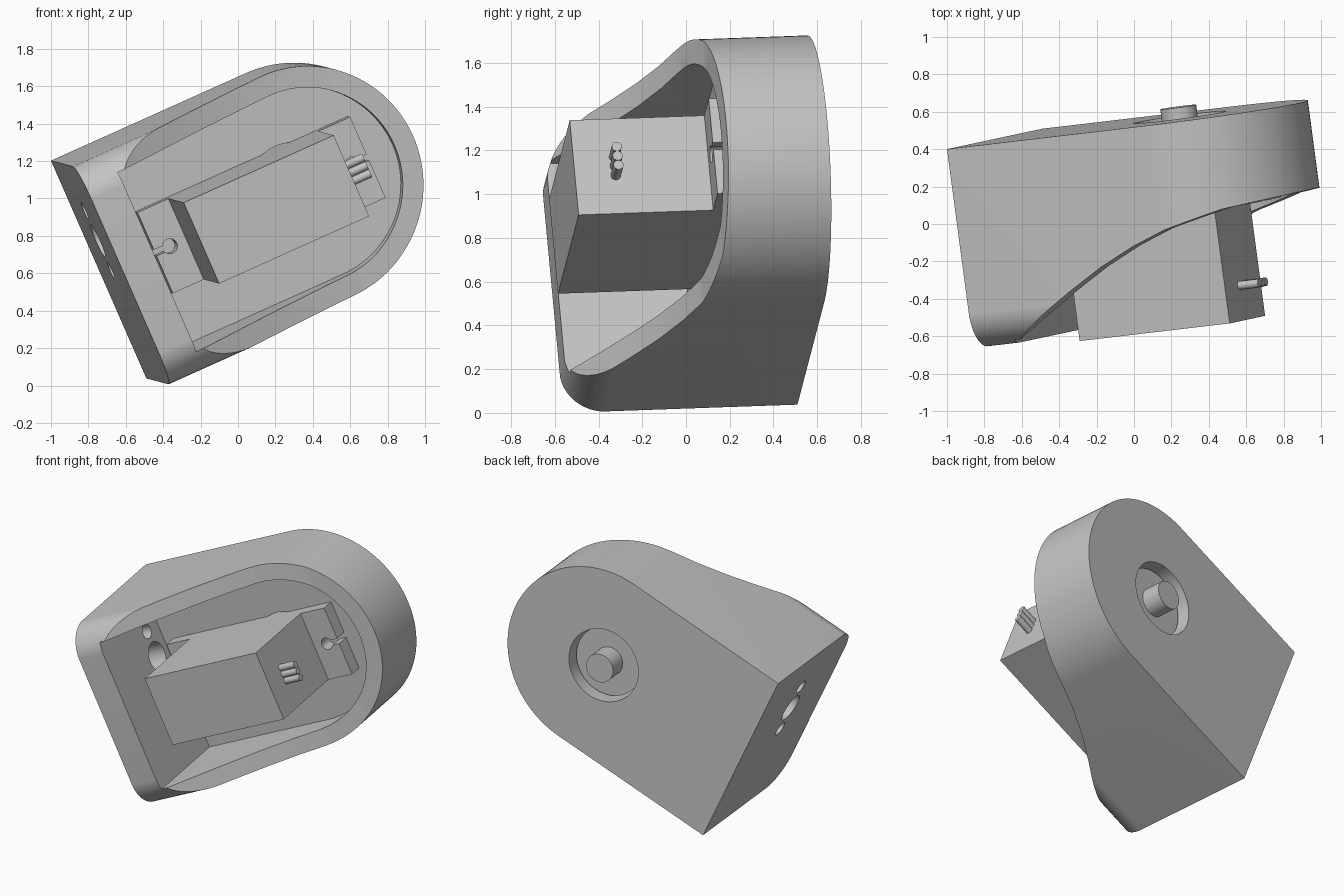
import bpy, bmesh
from math import sin, cos, pi, radians
from mathutils import Matrix, Vector

cube = bpy.data.objects.get("Cube")
if cube:
    bpy.data.objects.remove(cube, do_unlink=True)

# One grey plastic for everything
grey = bpy.data.materials.new("grey plastic")
grey.use_nodes = True
COLOUR = (0.55, 0.55, 0.55, 1)
grey.diffuse_color = COLOUR
grey.node_tree.nodes["Principled BSDF"].inputs["Base Color"].default_value = COLOUR

# Tilted frame: U runs along the housing, V across it, W out of its open side
W = Vector((0.132, -0.991, -0.035)).normalized()
V = Vector((-0.40, -0.086, 0.913))
V = (V - W * V.dot(W)).normalized()
U = V.cross(W)
FRAME = Matrix.Translation((-0.745, 0.455, 0.62)) @ Matrix((U, V, W)).transposed().to_4x4()

PLACE = {"u": lambda a, b, c: (c, a, b),
         "v": lambda a, b, c: (a, c, b),
         "w": lambda a, b, c: (a, b, c)}


def prism(name, points, axis, lo, hi):
    """Extrude a 2D outline along one axis of the tilted frame."""
    bm = bmesh.new()
    rings = [[bm.verts.new(PLACE[axis](a, b, c)) for a, b in points] for c in (lo, hi)]
    bm.faces.new(rings[0])
    bm.faces.new(rings[1])
    n = len(points)
    for i in range(n):
        j = (i + 1) % n
        bm.faces.new((rings[0][i], rings[0][j], rings[1][j], rings[1][i]))
    bmesh.ops.recalc_face_normals(bm, faces=bm.faces)
    mesh = bpy.data.meshes.new(name)
    bm.to_mesh(mesh)
    bm.free()
    mesh.materials.append(grey)
    ob = bpy.data.objects.new(name, mesh)
    bpy.context.collection.objects.link(ob)
    ob.matrix_world = FRAME
    return ob


def arc(cx, cy, r, start, end, steps):
    angles = [radians(start + (end - start) * i / steps) for i in range(steps + 1)]
    return [(cx + r * cos(t), cy + r * sin(t)) for t in angles]


def circle(cx, cy, r, steps=40):
    return arc(cx, cy, r, 0, 360, steps)[:-1]


def rect(a0, a1, b0, b1):
    return [(a0, b0), (a1, b0), (a1, b1), (a0, b1)]


def d_shape(start, centre, r):
    return [(start, r), (start, -r)] + arc(centre, 0, r, -90, 90, 56)


def activate(ob):
    bpy.ops.object.select_all(action="DESELECT")
    ob.select_set(True)
    bpy.context.view_layer.objects.active = ob


def combine(ob, cutter, operation="DIFFERENCE"):
    cutter.hide_render = True
    mod = ob.modifiers.new("cut", "BOOLEAN")
    mod.operation = operation
    mod.solver = "EXACT"
    mod.object = cutter
    bpy.context.view_layer.update()
    activate(ob)
    bpy.ops.object.modifier_apply(modifier=mod.name)
    bpy.data.objects.remove(cutter, do_unlink=True)


# Main sizes
HALF, INNER = 0.638, 0.525
ARC_U = 1.149
DEPTH, FLOOR = 1.08, 0.40
SHAFT_U = 1.09
BODY_U0, BODY_U1, BODY_HALF = 0.443, 1.327, 0.237

# Housing: rounded outline, swept-down front, rounded long edges at the base
housing = prism("housing", d_shape(0, ARC_U, HALF), "w", 0, DEPTH + 0.1)
sweep = [(-0.1, -0.1), (-0.1, DEPTH), (0.2, DEPTH), (0.4, 0.955), (0.6, 0.835),
         (0.8, 0.725), (1.0, 0.635), (1.2, 0.565), (1.5, 0.495), (1.9, 0.455), (1.9, -0.1)]
combine(housing, prism("sweep_cutter", sweep, "v", -1, 1), "INTERSECT")
FILLET = 0.2
edge_v, edge_w = HALF + 0.001 - FILLET, DEPTH + 0.001 - FILLET
section = ([(-edge_v - FILLET, -0.1), (edge_v + FILLET, -0.1)]
           + arc(edge_v, edge_w, FILLET, 0, 90, 12)
           + arc(-edge_v, edge_w, FILLET, 90, 180, 12))
combine(housing, prism("section_cutter", section, "u", -0.2, 2), "INTERSECT")

# Cavity, round opening for the shaft, and three holes through the base wall
combine(housing, prism("cavity_cutter", d_shape(0.19, ARC_U, INNER), "w", FLOOR, 2))
combine(housing, prism("shaft_opening_cutter", circle(SHAFT_U, 0, 0.25), "w", -0.1, 0.5))
for v, r in ((0.19, 0.095), (0.365, 0.048), (0.015, 0.048)):
    combine(housing, prism("base_hole_cutter", circle(v, 0.54, r), "u", -0.1, 0.3))

# Motor body
body = prism("motor_body", rect(BODY_U0, BODY_U1, -BODY_HALF, BODY_HALF), "w", 0.245, 1.118)

# Mounting tabs with slotted screw holes at both ends
tabs = prism("mounting_tabs", rect(0.261, 1.515, -BODY_HALF, BODY_HALF), "w", FLOOR, 0.497)
for hole, end in ((0.348, 0.2), (1.425, 1.6)):
    combine(tabs, prism("screw_hole_cutter", circle(hole, 0, 0.04, 24), "w", 0.3, 0.6))
    combine(tabs, prism("slot_cutter", rect(min(hole, end), max(hole, end), -0.018, 0.018),
                        "w", 0.3, 0.6))

# Gear cover and output shaft at the back
cover = prism("gear_cover", circle(SHAFT_U, 0, BODY_HALF), "w", 0.08, 0.3)
shaft = prism("output_shaft", circle(SHAFT_U, 0, 0.097), "w", -0.055, 0.2)

# Three short wires out of the motor's end
wires = [prism("wire", circle(0.046 * i, 0.93, 0.023, 20), "u", BODY_U1 - 0.05, 1.445)
         for i in (-1, 0, 1)]

for ob in [housing, body, tabs, cover, shaft] + wires:
    activate(ob)
    bpy.ops.object.shade_smooth_by_angle(angle=radians(25))
